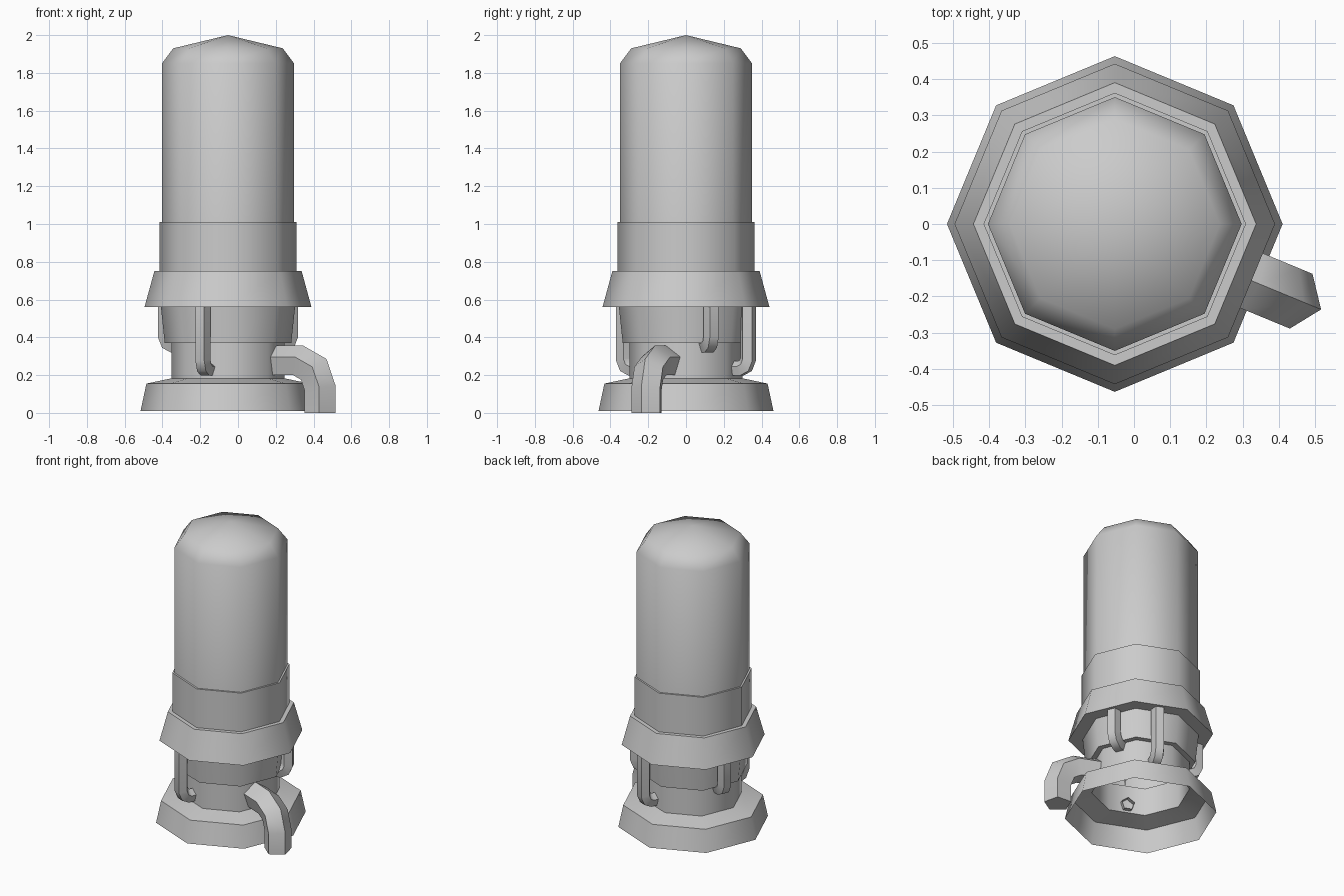
import bpy, bmesh
from math import cos, sin, pi, radians, atan2
from mathutils import Vector

cube = bpy.data.objects.get("Cube")
if cube:
    bpy.data.objects.remove(cube)

CENTER = -0.053   # x of the tank axis
SIDES = 8

grey = bpy.data.materials.new("light grey metal")
grey.use_nodes = True
COLOR = (0.6, 0.6, 0.6, 1)
grey.diffuse_color = COLOR
grey.node_tree.nodes["Principled BSDF"].inputs["Base Color"].default_value = COLOR


def finish(bm, name):
    bmesh.ops.recalc_face_normals(bm, faces=bm.faces)
    mesh = bpy.data.meshes.new(name)
    bm.to_mesh(mesh)
    bm.free()
    mesh.materials.append(grey)
    ob = bpy.data.objects.new(name, mesh)
    ob.location.x = CENTER
    bpy.context.collection.objects.link(ob)
    bpy.ops.object.select_all(action='DESELECT')
    ob.select_set(True)
    bpy.context.view_layer.objects.active = ob
    bpy.ops.object.shade_smooth_by_angle(angle=radians(50))
    return ob


def bridge(bm, a, b):
    n = len(a)
    for i in range(n):
        j = (i + 1) % n
        bm.faces.new((a[i], a[j], b[j], b[i]))


def lathe(name, profile, apex=None):
    """Octagonal turned shell from (radius, z) points, optionally closed to a tip."""
    bm = bmesh.new()
    rings = [[bm.verts.new((r * cos(2 * pi * i / SIDES), r * sin(2 * pi * i / SIDES), z))
              for i in range(SIDES)] for r, z in profile]
    for a, b in zip(rings, rings[1:]):
        bridge(bm, a, b)
    if apex is not None:
        tip = bm.verts.new((0, 0, apex))
        for i in range(SIDES):
            bm.faces.new((rings[-1][i], rings[-1][(i + 1) % SIDES], tip))
    return finish(bm, name)


def pipe(name, path, radius, angle, cap=False, sides=5):
    """Mitred tube along (distance, z) points in the vertical plane at the angle."""
    bm = bmesh.new()
    out = Vector((cos(radians(angle)), sin(radians(angle)), 0))
    side = Vector((-out.y, out.x, 0))
    up = Vector((0, 0, 1))
    pts = [Vector(p) for p in path]
    rings = []
    for k, p in enumerate(pts):
        d0 = (p - pts[max(k - 1, 0)]) if k else pts[1] - p
        d1 = (pts[k + 1] - p) if k + 1 < len(pts) else d0
        d0, d1 = d0.normalized(), d1.normalized()
        t = (d0 + d1).normalized()
        stretch = 1 / t.dot(d0)
        normal = (out * -t.y + up * t.x) * stretch   # points to the outside of the bend
        base = out * p.x + up * p.y
        rings.append([bm.verts.new(base + radius * (normal * cos(2 * pi * i / sides)
                                                    + side * sin(2 * pi * i / sides)))
                      for i in range(sides)])
    for a, b in zip(rings, rings[1:]):
        bridge(bm, a, b)
    if cap:
        bm.faces.new(rings[-1])
    return finish(bm, name)


# Hollow foot and stepped column
lathe("base_and_column", [(0.463, 0.01), (0.432, 0.155), (0.30, 0.183), (0.30, 0.37),
                          (0.335, 0.37), (0.355, 0.56)])

# Flared skirt with flat underside
lathe("skirt", [(0.30, 0.56), (0.442, 0.56), (0.39, 0.75), (0.35, 0.75)])

# Collar around the tank
lathe("collar", [(0.362, 0.75), (0.362, 1.01), (0.34, 1.01)])

# Tall tank with domed top
lathe("tank", [(0.35, 0.75), (0.35, 1.85), (0.29, 1.93)], apex=2.0)

# Large outlet pipe bending to the ground
pipe("outlet_pipe", [(0.25, 0.27), (0.41, 0.27), (0.495, 0.225), (0.53, 0.13), (0.53, 0)],
     0.086, -22.5, cap=True)

# Four small feed pipes, turned inward at alternating heights
for name, angle, z in (("left_feed_pipe", 22.5, 0.355), ("back_feed_pipe", 67.5, 0.232),
                       ("right_feed_pipe", 157.5, 0.355), ("front_feed_pipe", 247.5, 0.232)):
    pipe(name, [(0.25, z), (0.31, z), (0.34, z + 0.015), (0.355, z + 0.05), (0.355, 0.58)][::1],
         0.043, angle)
